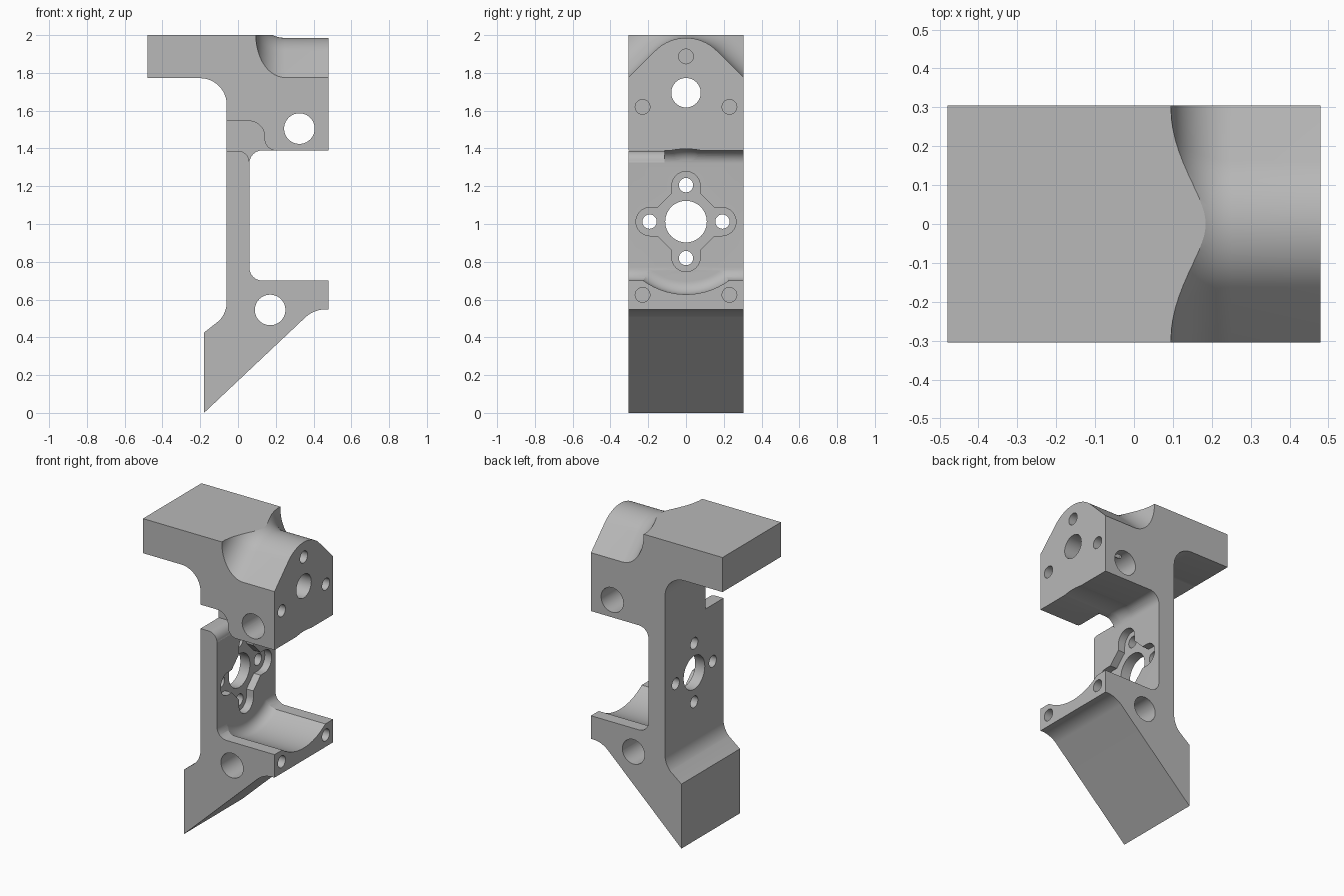
import bpy, bmesh, math
from mathutils import Vector

if "Cube" in bpy.data.objects:
    bpy.data.objects.remove(bpy.data.objects["Cube"], do_unlink=True)

grey = bpy.data.materials.new("machined grey")
grey.use_nodes = True
colour = (0.48, 0.48, 0.48, 1)
grey.diffuse_color = colour
grey.node_tree.nodes["Principled BSDF"].inputs["Base Color"].default_value = colour

HALF = 0.305      # half depth of the bracket
FACE = 0.48       # front plane of the mounting faces
HUB = 1.0125      # height of the central bore


def loft(name, sections):
    """Closed solid through matching rings of points."""
    bm = bmesh.new()
    rings = [[bm.verts.new(p) for p in s] for s in sections]
    for a, b in zip(rings, rings[1:]):
        for i in range(len(a)):
            j = (i + 1) % len(a)
            bm.faces.new((a[i], a[j], b[j], b[i]))
    bm.faces.new(rings[0])
    bm.faces.new(rings[-1])
    bmesh.ops.recalc_face_normals(bm, faces=bm.faces[:])
    mesh = bpy.data.meshes.new(name)
    bm.to_mesh(mesh)
    bm.free()
    obj = bpy.data.objects.new(name, mesh)
    bpy.context.collection.objects.link(obj)
    mesh.materials.append(grey)
    return obj


def arc(cx, cy, r, start, end, n=12):
    angles = [math.radians(start + (end - start) * i / n) for i in range(n + 1)]
    return [(cx + r * math.cos(a), cy + r * math.sin(a)) for a in angles]


def circle(cx, cy, r, n=40):
    return arc(cx, cy, r, 0, 360, n)[:-1]


def along_y(name, outline, y0, y1):
    return loft(name, [[(x, y, z) for x, z in outline] for y in (y0, y1)])


def along_x(name, outline, x0, x1):
    return loft(name, [[(x, y, z) for y, z in outline] for x in (x0, x1)])


# Side profile of the whole bracket
profile = [(-0.48, 2), (FACE, 2), (FACE, 1.39)]
profile += arc(0.13, 1.32, 0.07, 90, 180)
profile += arc(0.13, 0.77, 0.07, 180, 270)
profile += [(FACE, 0.70), (FACE, 0.548)]
profile += arc(0.465, 0.388, 0.16, 90, 133)
profile += [(-0.18, 0), (-0.18, 0.425)]
profile += arc(-0.20, 0.586, 0.14, -45, 0)
profile += arc(-0.20, 1.632, 0.14, 0, 90)
profile += [(-0.48, 1.772)]
body = along_y("bracket_body", profile, -HALF, HALF)

cutters = []

# Rounded ridge above the upper mounting face, blended into the top plate
ridge_r, ridge_z, blend, wall = 0.23, 1.755, 0.155, 0.095
sections = []
steps = [i / 12 for i in range(13)]
for t in steps + [2]:
    a = min(t, 1) * math.pi / 2
    x = wall + blend * (1 - math.cos(a)) if t <= 1 else 0.6
    r = ridge_r + blend * (1 - math.sin(a))
    curve = arc(0, ridge_z, r, 45, 135, 24)
    reach = 0.6
    low = ridge_z + r * math.sqrt(2) - reach
    ring = [(reach, 2.4), (reach, low)] + curve + [(-reach, low), (-reach, 2.4)]
    sections.append([(x, y, z) for y, z in ring])
cutters.append(loft("ridge_cutter", sections))

# Circular clearance in front of the web, with a filleted floor
floor = [(0.061 + px, 0.385 - 0.07 + pr) for px, pr in
         [(0.07 * (1 - math.cos(a)), 0.07 * math.sin(a))
          for a in [math.pi / 2 * i / 10 for i in range(11)]]]
floor.append((0.6, 0.385))
cutters.append(loft("clearance_cutter", [
    [(x, y, z) for y, z in circle(0, HUB, r, 96)] for x, r in floor]))

# Four-lobed recess around the hub
lobes = []
for quarter in range(4):
    c, s = math.cos(quarter * math.pi / 2), math.sin(quarter * math.pi / 2)
    lobe = [(0.15, -0.075)] + arc(0.19, 0, 0.075, -90, 90, 20) + [(0.15, 0.075)]
    lobes += [(u * c - v * s, HUB + u * s + v * c) for u, v in lobe]
cutters.append(along_x("lobed_recess_cutter", lobes, 0.01, 0.2))

# Hub bore and its four screw holes
cutters.append(along_x("hub_bore_cutter", circle(0, HUB, 0.11, 56), -0.3, 0.3))
for dy, dz in ((1, 0), (-1, 0), (0, 1), (0, -1)):
    cutters.append(along_x("hub_screw_cutter",
                           circle(dy * 0.193, HUB + dz * 0.193, 0.038, 28), -0.3, 0.3))

# Side-to-side holes
for x, z in ((0.325, 1.505), (0.17, 0.545)):
    cutters.append(along_y("cross_hole_cutter", circle(x, z, 0.081), -0.5, 0.5))

# Large shaft hole and blind screw holes in the mounting faces
cutters.append(along_x("shaft_hole_cutter", circle(0, 1.695, 0.078), -0.6, 0.6))
for y, z in ((0, 1.887), (-0.23, 1.62), (0.23, 1.62), (-0.23, 0.625), (0.23, 0.625)):
    cutters.append(along_x("face_screw_cutter", circle(y, z, 0.039, 28), 0.27, 0.6))

# Curved cable notch on one side, opening behind the web
notch = [(-0.3, 1.387), (0.0, 1.387)] + arc(0.0, 1.327, 0.06, 90, 0, 8)[1:]
notch += [(0.07, 1.31), (0.205, 1.31), (0.205, 1.388)]
notch += arc(0.205, 1.453, 0.065, 270, 180, 8)[1:]
notch += arc(0.06, 1.465, 0.08, 0, 90, 10) + [(-0.3, 1.545)]
cutters.append(along_y("cable_notch_cutter", notch, -0.5, -0.115))

# Cut everything out of the body
bpy.context.view_layer.objects.active = body
for cutter in cutters:
    mod = body.modifiers.new("cut", "BOOLEAN")
    mod.operation = "DIFFERENCE"
    mod.solver = "EXACT"
    mod.object = cutter
    bpy.ops.object.modifier_apply(modifier=mod.name)
    bpy.data.objects.remove(cutter, do_unlink=True)

for obj in bpy.context.selected_objects:
    obj.select_set(False)
body.select_set(True)
bpy.ops.object.shade_smooth_by_angle(angle=math.radians(25))
